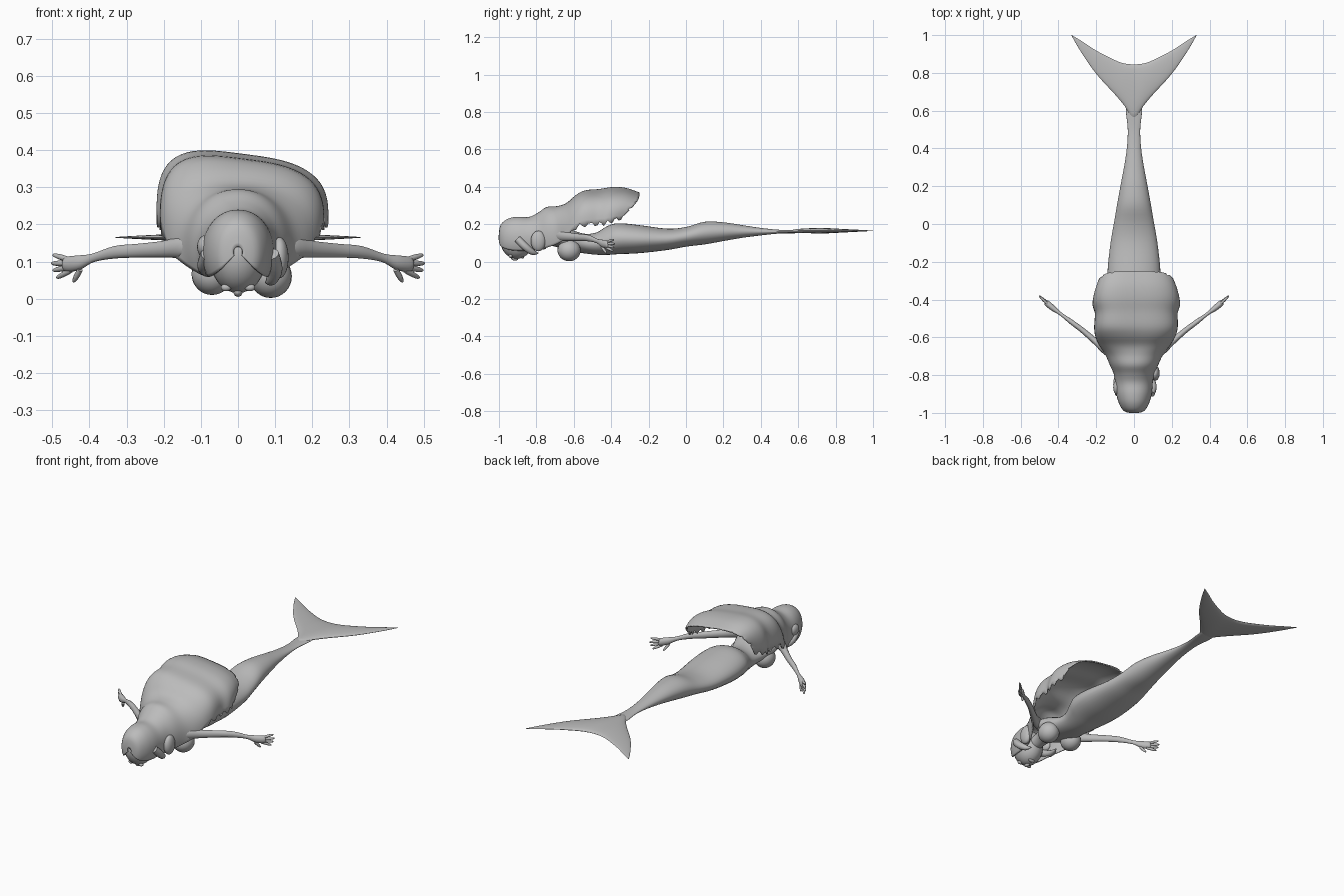
import bpy, bmesh, math
from mathutils import Vector

if "Cube" in bpy.data.objects:
    bpy.data.objects.remove(bpy.data.objects["Cube"])

grey = bpy.data.materials.new("soft_grey")
grey.diffuse_color = (0.5, 0.5, 0.5, 1)
grey.use_nodes = True
grey.node_tree.nodes["Principled BSDF"].inputs["Base Color"].default_value = grey.diffuse_color


def smooth_rows(rows, steps):
    """Catmull-Rom interpolation between rows of numbers."""
    out = []
    for i in range(len(rows) - 1):
        a, b, c, d = (rows[max(0, min(len(rows) - 1, i + k))] for k in (-1, 0, 1, 2))
        for s in range(steps):
            t = s / steps
            out.append([0.5 * (2 * q + (r - p) * t + (2 * p - 5 * q + 4 * r - u) * t * t
                               + (3 * q - p - 3 * r + u) * t ** 3)
                        for p, q, r, u in zip(a, b, c, d)])
    return out + [list(rows[-1])]


def finish(name, bm, solid=0):
    bmesh.ops.recalc_face_normals(bm, faces=bm.faces)
    me = bpy.data.meshes.new(name)
    bm.to_mesh(me)
    bm.free()
    ob = bpy.data.objects.new(name, me)
    bpy.context.collection.objects.link(ob)
    me.materials.append(grey)
    if solid:
        mod = ob.modifiers.new("thickness", 'SOLIDIFY')
        mod.thickness, mod.offset = solid, 0
    bpy.ops.object.select_all(action='DESELECT')
    ob.select_set(True)
    bpy.context.view_layer.objects.active = ob
    bpy.ops.object.shade_smooth_by_angle(angle=math.radians(50))
    return ob


def skin(name, rings, closed=True, solid=0):
    """Bridge successive rings; closed rings get end caps."""
    bm = bmesh.new()
    vs = [[bm.verts.new(p) for p in r] for r in rings]
    n = len(vs[0])
    for a, b in zip(vs, vs[1:]):
        for j in range(n if closed else n - 1):
            k = (j + 1) % n
            bm.faces.new((a[j], a[k], b[k], b[j]))
    if closed:
        bm.faces.new(vs[0])
        bm.faces.new(vs[-1])
    return finish(name, bm, solid)


def circle(n):
    return [(math.cos(2 * math.pi * j / n), math.sin(2 * math.pi * j / n)) for j in range(n)]


def tube(name, path, steps=4, n=14, flat=1.0):
    """Tapered limb through (x, y, z, radius) points."""
    rows = smooth_rows(path, steps)
    pts = [Vector(r[:3]) for r in rows]
    rings = []
    for i, p in enumerate(pts):
        d = (pts[min(i + 1, len(pts) - 1)] - pts[max(i - 1, 0)]).normalized()
        side = d.cross(Vector((0, 0, 1))).normalized()
        up = side.cross(d)
        r = max(rows[i][3], 0.001)
        rings.append([p + side * c * r * flat + up * s * r for c, s in circle(n)])
    return skin(name, rings)


def ball(name, loc, size):
    bm = bmesh.new()
    bmesh.ops.create_uvsphere(bm, u_segments=24, v_segments=16, radius=1)
    for v in bm.verts:
        v.co = Vector(loc) + Vector(c * s for c, s in zip(v.co, size))
    return finish(name, bm)


# Torso and fish tail: y, half width, top z, bottom z
body = [(-.86, .04, .15, .08), (-.78, .042, .17, .09), (-.735, .07, .18, .085),
        (-.70, .12, .183, .08), (-.64, .122, .18, .06), (-.55, .095, .15, .045),
        (-.48, .095, .155, .037), (-.42, .115, .19, .036), (-.36, .135, .205, .04),
        (-.25, .14, .195, .045), (-.1, .124, .176, .062), (0, .107, .185, .08),
        (.1, .09, .213, .092), (.2, .072, .21, .11), (.3, .053, .195, .127),
        (.4, .038, .18, .14), (.5, .033, .17, .15), (.6, .043, .168, .152),
        (.68, .04, .166, .158)]
skin("torso_and_tail", [[(w * c, y, (t + b) / 2 + (t - b) / 2 * s) for c, s in circle(32)]
                        for y, w, t, b in smooth_rows(body, 4)])

# Tail fluke: x, leading y, trailing y, half thickness
half = [(0, .56, .845, .014), (.05, .625, .85, .014), (.1, .685, .867, .012),
        (.2, .795, .918, .008), (.28, .91, .97, .004), (.33, .996, 1.0, .001)]
fluke = [(-x, a, b, h) for x, a, b, h in half[:0:-1]] + half
skin("tail_fluke", [[(x, (a + b) / 2 + (b - a) / 2 * c, .165 + h * s) for c, s in circle(20)]
                    for x, a, b, h in smooth_rows(fluke, 4)])

# Head looking downwards, with nose, lips and eyes
ball("head", (0, -.905, .115), (.077, .088, .1))
ball("nose", (0, -.915, .018), (.012, .02, .013))
ball("lips", (0, -.875, .026), (.022, .01, .01))
for s in (-1, 1):
    ball("eye", (s * .032, -.938, .03), (.014, .01, .01))

# Chest
ball("right_breast", (.088, -.625, .06), (.057, .062, .058))
ball("left_breast", (-.07, -.625, .066), (.055, .06, .056))

# Arms and hands
fingers = [((.455, -.425, .105), (.498, -.385, .118)), ((.458, -.422, .095), (.502, -.38, .095)),
           ((.455, -.424, .085), (.498, -.384, .076)), ((.45, -.428, .076), (.488, -.39, .056)),
           ((.425, -.45, .078), (.443, -.425, .045))]
for s, label in ((1, "right"), (-1, "left")):
    arm = [(.08, -.70, .14, .036), (.14, -.675, .139, .031), (.2, -.625, .133, .023),
           (.27, -.565, .129, .019), (.33, -.52, .125, .017), (.39, -.475, .11, .0115),
           (.43, -.445, .097, .02), (.462, -.418, .092, .02), (.468, -.413, .092, .008)]
    tube(label + "_arm", [(s * x, y, z, r) for x, y, z, r in arm], flat=.75)
    for a, b in fingers:
        a, b = Vector(a), Vector(b)
        pts = [(a, .0075), (a.lerp(b, .55), .0075), (a.lerp(b, .9), .005), (b, .002)]
        tube(label + "_finger", [(s * p.x, p.y, p.z, r) for p, r in pts], steps=3, n=8)

# Hair shell: y, half width, top z, centre z, wrap angle, squareness, sideways lean
hair = [(-.998, .012, .14, .125, 125, 1, 0), (-.988, .05, .195, .125, 125, .95, 0),
        (-.95, .076, .226, .125, 125, .95, 0), (-.9, .09, .236, .125, 125, .95, 0),
        (-.84, .096, .235, .125, 125, .95, 0), (-.79, .105, .258, .13, 120, .95, 0),
        (-.745, .125, .288, .14, 115, .95, 0), (-.69, .15, .294, .14, 105, .9, .1),
        (-.64, .185, .312, .15, 95, .8, .3), (-.59, .21, .355, .18, 90, .7, .6),
        (-.54, .218, .382, .195, 90, .62, .9), (-.46, .215, .39, .2, 90, .6, 1),
        (-.39, .228, .4, .205, 90, .6, 1), (-.32, .222, .395, .22, 90, .62, 1),
        (-.25, .205, .372, .235, 90, .65, 1)]
rings = []
rows = smooth_rows(hair, 4)
N = 44
for i, (y, w, top, mid, wrap, p, lean) in enumerate(rows):
    ring = []
    for j in range(N + 1):
        u = 2 * j / N - 1
        t = math.radians(wrap) * u
        sn, cs = math.sin(t), math.cos(t)
        x = .012 * lean + w * math.copysign(abs(sn) ** p, sn)
        z = mid + (top - mid) * math.copysign(abs(cs) ** p, cs)
        z -= lean * (.13 * x + .012) * max(cs, 0) ** .5            # crown slopes to one side
        back = max(0, min(1, (y + .5) / .25))
        yy = y - .09 * back * abs(u) ** 2.5                        # rounded rear hem
        if i == len(rows) - 1:
            yy -= .018 * (j % 6 == 3) * abs(u)                     # ragged tips
        if abs(u) == 1 and lean > .3:
            z += .012 * math.sin(i * 1.7)
        ring.append((x, yy, z))
    rings.append(ring)
skin("flowing_hair", rings, closed=False, solid=.007)

# Loose locks beside the face
ball("right_lock", (.112, -.79, .11), (.024, .04, .055))
ball("left_lock", (-.09, -.865, .14), (.02, .038, .03))
tube("right_strand", [(.09, -.9, .12, .02), (.1, -.86, .08, .02), (.09, -.82, .05, .015),
                      (.075, -.79, .045, .003)])
tube("left_strand", [(-.08, -.9, .12, .02), (-.09, -.85, .09, .02), (-.085, -.8, .075, .015),
                     (-.07, -.75, .07, .003)])
